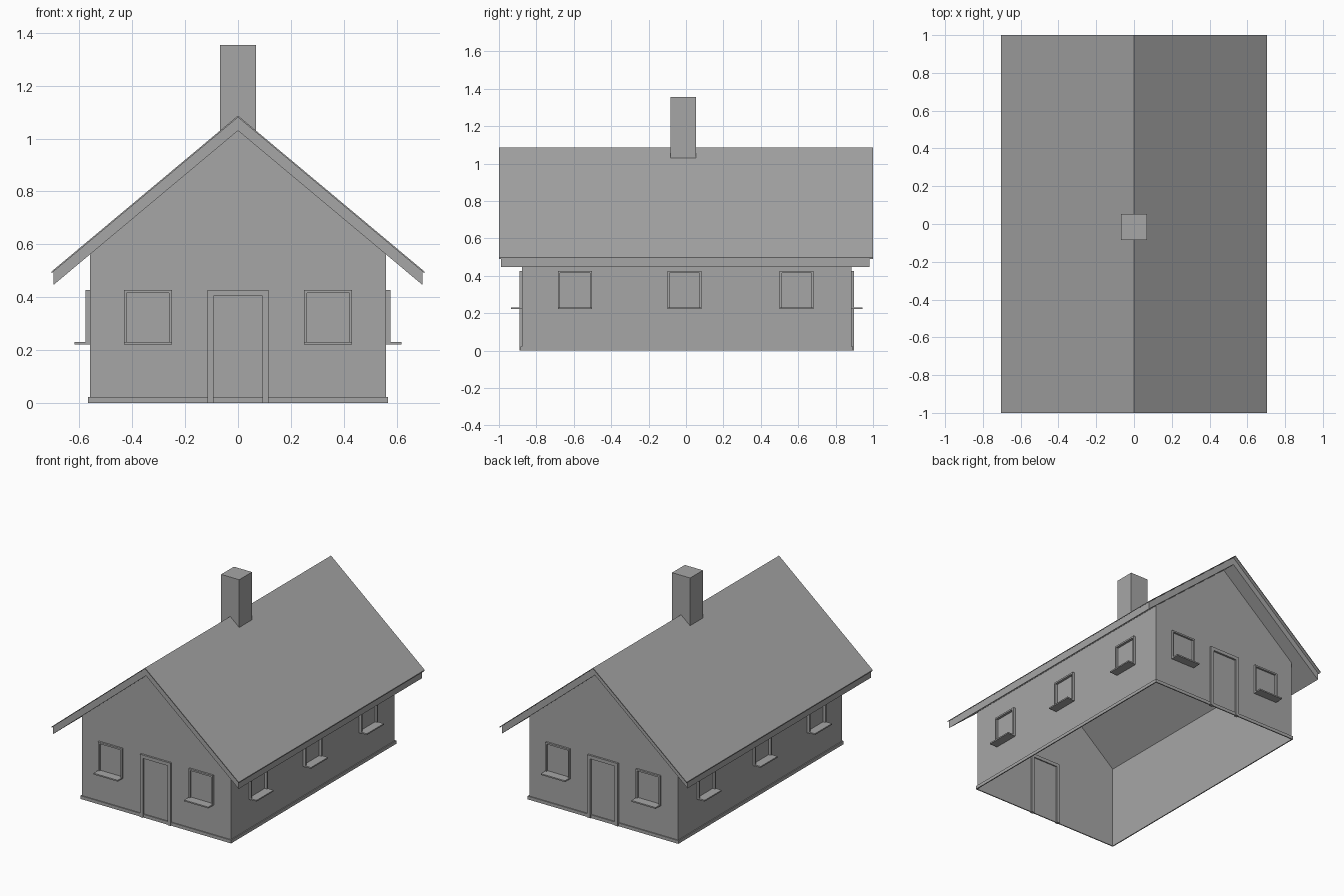
import bpy, bmesh
from math import pi
from mathutils import Matrix, Vector

cube = bpy.data.objects.get("Cube")
if cube:
    bpy.data.objects.remove(cube, do_unlink=True)

grey = bpy.data.materials.new("plain_grey")
grey.use_nodes = True
grey.diffuse_color = (0.38, 0.38, 0.38, 1)
grey.node_tree.nodes["Principled BSDF"].inputs["Base Color"].default_value = (0.38, 0.38, 0.38, 1)

MID_Y = 0.004            # centre of the walls along the house
HALF_W, HALF_L = 0.56, 0.881
SLOPE = 0.836
RIDGE = 1.03             # underside of the roof at the ridge


def finish(name, bm, matrix=Matrix()):
    mesh = bpy.data.meshes.new(name)
    bm.to_mesh(mesh)
    bm.free()
    mesh.materials.append(grey)
    obj = bpy.data.objects.new(name, mesh)
    obj.matrix_world = matrix
    bpy.context.scene.collection.objects.link(obj)
    return obj


def add_box(bm, x, y, z):
    lo, hi = Vector((x[0], y[0], z[0])), Vector((x[1], y[1], z[1]))
    size = Matrix.Diagonal((*(hi - lo), 1))
    bmesh.ops.create_cube(bm, size=1, matrix=Matrix.Translation((lo + hi) / 2) @ size)


def prism(profile, y0, y1):
    """Extrude an x-z outline along y."""
    bm = bmesh.new()
    face = bm.faces.new([bm.verts.new((x, y0, z)) for x, z in profile])
    ext = bmesh.ops.extrude_face_region(bm, geom=[face])
    moved = [v for v in ext["geom"] if isinstance(v, bmesh.types.BMVert)]
    bmesh.ops.translate(bm, verts=moved, vec=(0, y1 - y0, 0))
    bmesh.ops.recalc_face_normals(bm, faces=bm.faces)
    return bm


def roof_layer(name, half, low, high, y0, y1):
    """Two-sided slope between two heights at the ridge."""
    drop = SLOPE * half
    finish(name, prism([(-half, low - drop), (0, low), (half, low - drop),
                        (half, high - drop), (0, high), (-half, high - drop)], y0, y1))


# Walls: thin shell, open below and under the roof
eave = RIDGE - SLOPE * HALF_W
shell = prism([(-HALF_W, 0), (HALF_W, 0), (HALF_W, eave), (0, RIDGE), (-HALF_W, eave)],
              MID_Y - HALF_L, MID_Y + HALF_L)
bmesh.ops.delete(shell, geom=[f for f in shell.faces if abs(f.normal.z) > 0.1], context="FACES")
finish("walls", shell)

# Roof boards and the thin covering on top
roof_layer("roof_boards", 0.698, RIDGE, 1.08, -0.99, 0.98)
roof_layer("roof_covering", 0.705, 1.08, 1.087, -1, 1)

# Chimney
bm = bmesh.new()
add_box(bm, (-0.068, 0.068), (-0.084, 0.053), (RIDGE, 1.355))
finish("chimney", bm)


# Wall fittings use a frame where the wall faces -y
def window(name, u, matrix, reach):
    bm = bmesh.new()
    w, t = 0.091, 0.011
    z0, z1 = 0.222, 0.427
    depth = (-reach, 0)
    for s in (-1, 1):
        add_box(bm, sorted((u + s * w, u + s * (w - t))), depth, (z0, z1))
    add_box(bm, (u - w + t, u + w - t), depth, (z1 - t, z1))
    add_box(bm, (u - w, u + w), (-0.059, 0), (z0, z0 + 0.009))
    finish(name, bm, matrix)


def door(name, matrix):
    bm = bmesh.new()
    w, t, top = 0.115, 0.023, 0.427
    depth = (-0.013, 0.008)
    for s in (-1, 1):
        add_box(bm, sorted((s * w, s * (w - t))), depth, (0, top))
    add_box(bm, (t - w, w - t), depth, (top - t, top))
    finish(name, bm, matrix)


def plinth(name, half, matrix):
    bm = bmesh.new()
    add_box(bm, (-half, half), (-0.007, 0), (0, 0.022))
    finish(name, bm, matrix)


def wall_frame(angle, distance):
    return (Matrix.Translation((0, MID_Y, 0)) @ Matrix.Rotation(angle, 4, "Z")
            @ Matrix.Translation((0, -distance, 0)))


# Gable ends: door between two windows
for end, angle in (("front", 0), ("back", pi)):
    m = wall_frame(angle, HALF_L)
    door(end + "_door_frame", m)
    plinth(end + "_plinth", HALF_W + 0.007, m)
    for i, u in enumerate((-0.341, 0.341)):
        window(f"{end}_window_{i + 1}", u, m, 0.013)

# Long sides: three windows each
for side, s in (("left", 1), ("right", -1)):
    m = wall_frame(s * pi / 2, HALF_W)
    plinth(side + "_plinth", HALF_L + 0.007, m)
    for i, y in enumerate((-0.597, -0.013, 0.588)):
        window(f"{side}_window_{i + 1}", s * y, m, 0.017)
